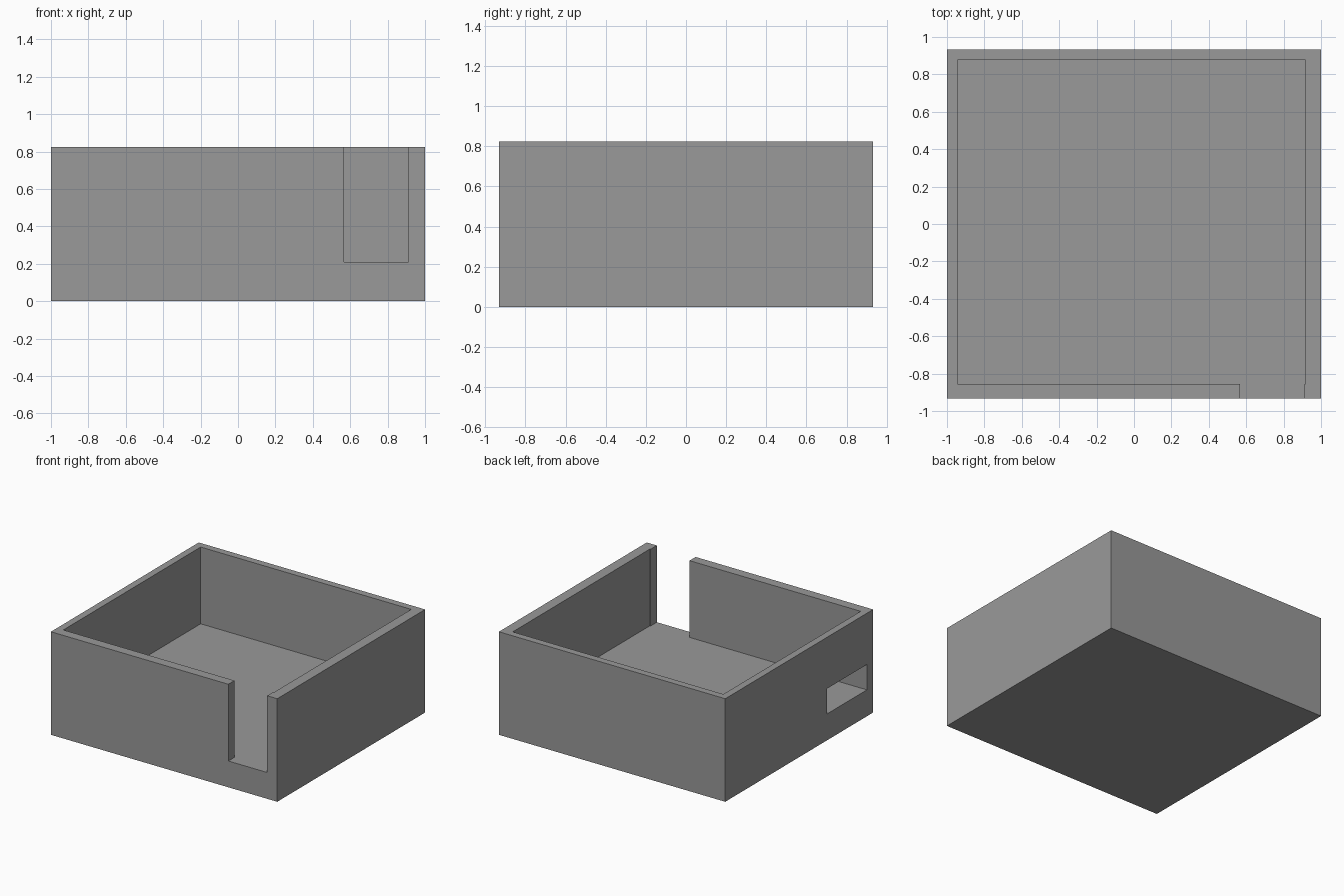
import bpy
import bmesh

if "Cube" in bpy.data.objects:
    bpy.data.objects.remove(bpy.data.objects["Cube"])

HEIGHT, FLOOR = 0.823, 0.21


def prism(name, outline, z0, z1):
    """Closed solid from a plan outline (counter-clockwise) between two heights."""
    bm = bmesh.new()
    base = bm.faces.new([bm.verts.new((x, y, z0)) for x, y in outline])
    top = bmesh.ops.extrude_face_region(bm, geom=[base], use_keep_orig=True)
    for v in top["geom"]:
        if isinstance(v, bmesh.types.BMVert):
            v.co.z = z1
    bmesh.ops.recalc_face_normals(bm, faces=bm.faces)
    mesh = bpy.data.meshes.new(name)
    bm.to_mesh(mesh)
    bm.free()
    obj = bpy.data.objects.new(name, mesh)
    bpy.context.collection.objects.link(obj)
    return obj


def rect(x0, x1, y0, y1):
    return [(x0, y0), (x1, y0), (x1, y1), (x0, y1)]


def cut(target, cutter):
    mod = target.modifiers.new(cutter.name, "BOOLEAN")
    mod.operation = "DIFFERENCE"
    mod.solver = "EXACT"
    mod.object = cutter
    bpy.context.view_layer.objects.active = target
    bpy.ops.object.modifier_apply(modifier=mod.name)
    bpy.data.objects.remove(cutter, do_unlink=True)


# Outer block of the open tray
box = prism("open_box", rect(-1, 1, -0.933, 0.933), 0, HEIGHT)

# Cavity together with the tall slot through the front wall
cavity = [(-0.944, -0.856), (0.568, -0.856), (0.568, -1.1), (0.911, -1.1),
          (0.911, -0.856), (0.917, -0.856), (0.917, 0.877), (-0.944, 0.877)]
cut(box, prism("cavity_cutter", cavity, FLOOR, HEIGHT + 0.2))

# Small window low in the left wall, next to the front corner
cut(box, prism("window_cutter", rect(-1.1, -0.9, -0.855, -0.348),
               FLOOR + 0.001, 0.413))

# Single grey colour
grey = bpy.data.materials.new("grey")
grey.diffuse_color = (0.32, 0.32, 0.32, 1)
grey.use_nodes = True
grey.node_tree.nodes["Principled BSDF"].inputs["Base Color"].default_value = grey.diffuse_color
box.data.materials.clear()
box.data.materials.append(grey)
for face in box.data.polygons:
    face.material_index = 0
